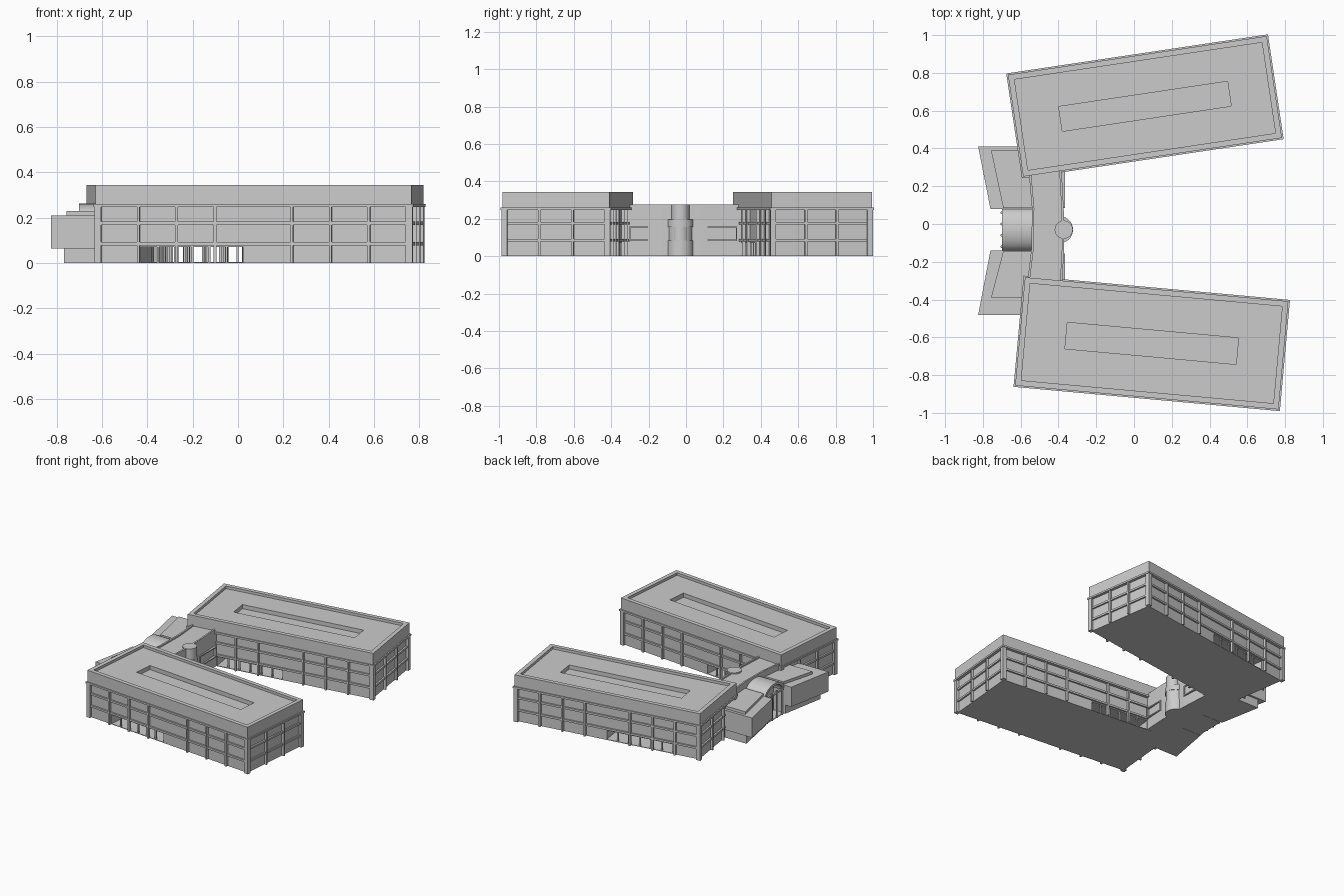
import bpy, bmesh, math
from mathutils import Matrix

if "Cube" in bpy.data.objects:
    bpy.data.objects.remove(bpy.data.objects["Cube"])


def finish(name, bm, mat=None, smooth=False):
    bmesh.ops.recalc_face_normals(bm, faces=bm.faces)
    me = bpy.data.meshes.new(name)
    bm.to_mesh(me)
    bm.free()
    ob = bpy.data.objects.new(name, me)
    bpy.context.collection.objects.link(ob)
    if mat:
        ob.matrix_world = mat
    if smooth:
        me.polygons.foreach_set("use_smooth", [True] * len(me.polygons))
        me.set_sharp_from_angle(angle=math.radians(30))
    return ob


def boxes(name, items, mat=None):
    # items: (x0, x1, y0, y1, z0, z1)
    bm = bmesh.new()
    for x0, x1, y0, y1, z0, z1 in items:
        m = Matrix.Translation(((x0 + x1) / 2, (y0 + y1) / 2, (z0 + z1) / 2)) \
            @ Matrix.Diagonal((x1 - x0, y1 - y0, z1 - z0, 1))
        bmesh.ops.create_cube(bm, size=1, matrix=m)
    return finish(name, bm, mat)


def loft(name, loops, mat=None, smooth=False):
    # loops: (list of xy points, z), capped at both ends
    bm = bmesh.new()
    rings = [[bm.verts.new((x, y, z)) for x, y in pts] for pts, z in loops]
    for a, b in zip(rings, rings[1:]):
        for i in range(len(a)):
            j = (i + 1) % len(a)
            bm.faces.new((a[i], a[j], b[j], b[i]))
    bm.faces.new(rings[0])
    bm.faces.new(rings[-1])
    return finish(name, bm, mat, smooth)


def rect(hx, hy):
    return [(-hx, -hy), (hx, -hy), (hx, hy), (-hx, hy)]


def disc(cx, cy, r, n=32):
    return [(cx + r * math.cos(2 * math.pi * i / n),
             cy + r * math.sin(2 * math.pi * i / n)) for i in range(n)]


def wing(side, cx, cy, angle, length, width, well, open0, open1):
    mat = Matrix.Translation((cx, cy, 0)) @ Matrix.Rotation(math.radians(angle), 4, 'Z')
    hx, hy = length / 2, width / 2
    # roof with parapet and long sunken well
    loft(side + "_wing_roof", [
        (rect(hx, hy), 0.25), (rect(hx, hy), 0.344),
        (rect(hx - .03, hy - .03), 0.344), (rect(hx - .03, hy - .03), 0.325),
        (rect(*well), 0.325), (rect(*well), 0.295)], mat)
    # walls, leaving a ground-floor passage
    gx, gy = hx - .014, hy - .014
    boxes(side + "_wing_walls", [
        (-gx, gx, -gy, gy, .07, .252),
        (-gx, open0, -gy, gy, 0, .07),
        (open1, gx, -gy, gy, 0, .07),
        (open0, open1, -gy, gy, 0, .004)], mat)
    # pilasters on all four sides
    cols, w = [], 0.006
    for i in range(9):
        if i == 4:
            continue
        x = -hx + .02 + (length - .04) * i / 8
        for s in (-1, 1):
            y = s * (hy - .006)
            cols.append((x - w, x + w, y - .01, y + .01, 0, .25))
    for i in range(4):
        y = -hy + .02 + (width - .04) * i / 3
        for s in (-1, 1):
            x = s * (hx - .006)
            cols.append((x - .01, x + .01, y - w, y + w, 0, .25))
    for sx in (-1, 1):
        for sy in (-1, 1):
            x, y = sx * (hx - .006), sy * (hy - .006)
            cols.append((x - .01, x + .01, y - .01, y + .01, 0, .25))
    boxes(side + "_wing_pilasters", cols, mat)
    # floor bands and the ledge below the parapet
    bands = [(-hx + .002, hx - .002, -hy + .002, hy - .002, z, z + .014) for z in (.078, .168)]
    bands.append((-hx - .008, hx + .008, -hy - .008, hy + .008, .247, .26))
    boxes(side + "_wing_bands", bands, mat)
    # slender posts in the passage
    n = 6
    posts = []
    for i in range(1, n):
        x = open0 + (open1 - open0) * i / n
        for s in (-1, 1):
            y = s * (gy - .008)
            posts.append((x - .005, x + .005, y - .005, y + .005, 0, .075))
    boxes(side + "_passage_posts", posts, mat)


wing("south", .094, -.632, -5.2, 1.40, .575, (.455, .07), -.50, -.045)
wing("north", .058, .623, 8.5, 1.385, .545, (.452, .066), -.48, .01)

# bent connector between the wings, with parapet lip
conn = [(-.565, -.31), (-.543, -.13), (-.54, .08), (-.56, .31),
        (-.385, .31), (-.372, .08), (-.37, -.13), (-.38, -.31)]
inner = [(x + (.012 if i < 4 else -.012), y) for i, (x, y) in enumerate(conn)]
loft("connector", [(conn, 0), (conn, .276), (inner, .276), (inner, .266)])

# courtyard window frames on the connector
frames = []
for y0, y1 in ((-.30, -.16), (.09, .27)):
    for z in (.08, .15):
        frames.append((-.40, -.366, y0, y1, z, z + .008))
    for y in (y0, y1):
        frames.append((-.40, -.366, y - .004, y + .004, .08, .158))
boxes("connector_window_frames", frames)

# round stair tower and its lower drum
loft("stair_tower", [(disc(-.372, -.03, .048), 0), (disc(-.372, -.03, .048), .276)], smooth=True)
drum = disc(-.395, -.03, .072)
sill = disc(-.395, -.03, .066)
loft("stair_drum", [(drum, 0), (drum, .085), (sill, .085), (sill, .155),
                    (drum, .155), (drum, .197)], smooth=True)

# blocks flanking the entrance: overhanging upper storey round an inset core
for side, s, a, b in (("north", 1, .08, .41), ("south", -1, .14, .482)):
    outer = [(-.825, s * b), (-.76, s * a), (-.54, s * a), (-.54, s * b)]
    core = [(-.757, s * .39), (-.692, s * (a + .004)), (-.54, s * (a + .004)), (-.54, s * .39)]
    foot = [(-.768, s * (b - .015)), (-.71, s * (a + .004)), (-.54, s * (a + .004)), (-.54, s * (b - .015))]
    loft(side + "_block_upper", [(outer, .065), (outer, .21)])
    loft(side + "_block_core", [(foot, 0), (foot, .1)])
    loft(side + "_block_roof", [(core, .2), (core, .23)])

# vaulted entrance roof: arch profile extruded along x
arch = []
N = 14
for i in range(N + 1):
    t = math.pi * i / N
    arch.append((-.03 - .112 * math.cos(t), .19 + .072 * math.sin(t)))
for i in range(N, -1, -1):
    t = math.pi * i / N
    arch.append((-.03 - .098 * math.cos(t), .178 + .068 * math.sin(t)))
bm = bmesh.new()
ends = [[bm.verts.new((x, y, z)) for y, z in arch] for x in (-.70, -.53)]
n = len(arch)
for i in range(n):
    j = (i + 1) % n
    bm.faces.new((ends[0][i], ends[0][j], ends[1][j], ends[1][i]))
for e in ends:
    for i in range(N):
        bm.faces.new((e[i], e[i + 1], e[n - 2 - i], e[n - 1 - i]))
finish("entrance_vault", bm, smooth=True)

# entrance floor, back wall, lintel and columns
boxes("entrance_hall", [(-.70, -.53, -.142, .082, 0, .005),
                        (-.62, -.53, -.135, .075, 0, .20),
                        (-.70, -.685, -.135, .075, .175, .19)])
bm = bmesh.new()
for y in (-.12, -.06, 0, .06):
    bmesh.ops.create_cone(bm, cap_ends=True, segments=12, radius1=.007, radius2=.007, depth=.2,
                          matrix=Matrix.Translation((-.70, y, .10)))
finish("entrance_columns", bm, smooth=True)
